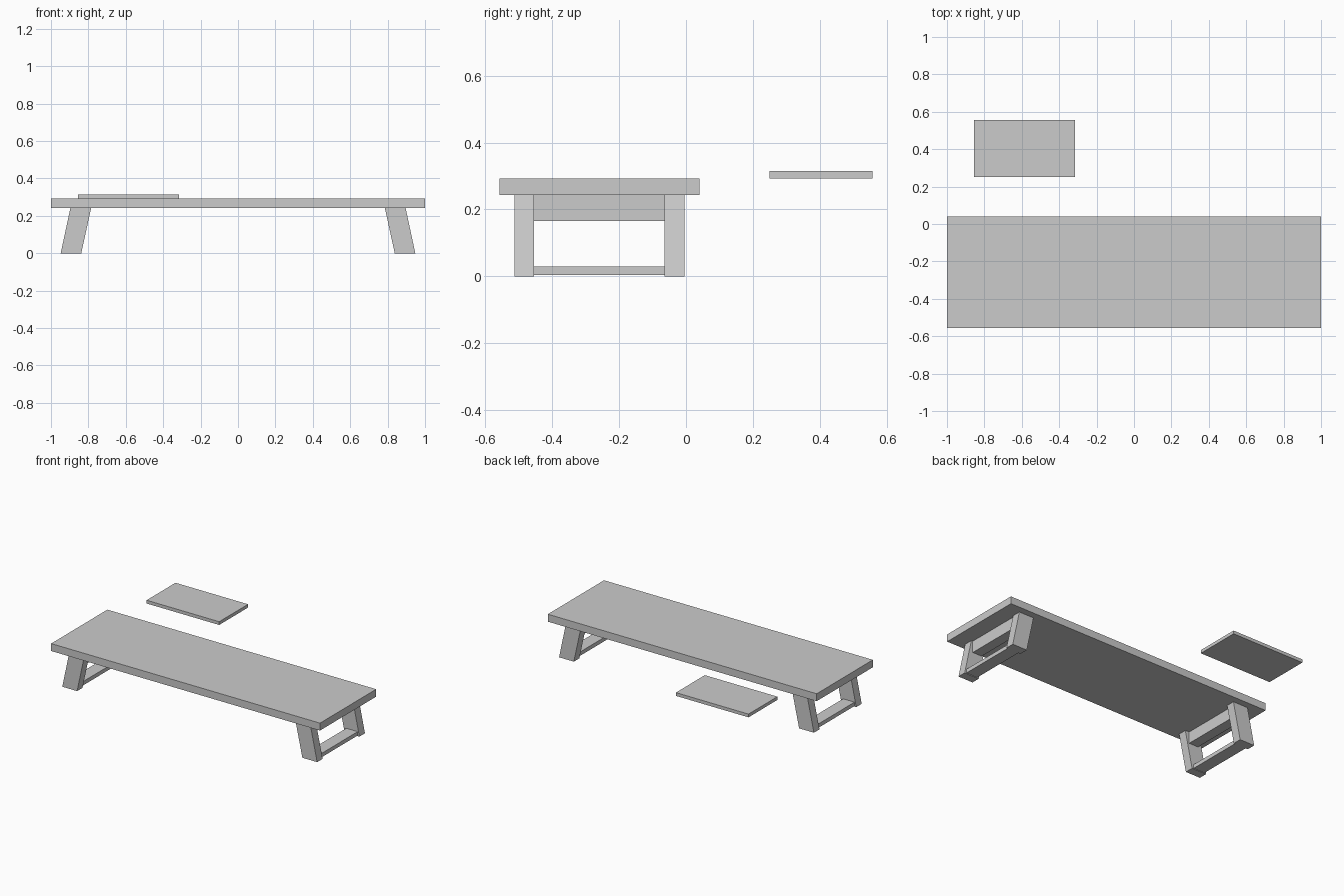
import bpy, bmesh

if "Cube" in bpy.data.objects:
    bpy.data.objects.remove(bpy.data.objects["Cube"])


def prism(name, profile, y0, y1):
    """Extrude an x-z profile from y0 to y1."""
    bm = bmesh.new()
    face = bm.faces.new([bm.verts.new((x, y0, z)) for x, z in profile])
    ext = bmesh.ops.extrude_face_region(bm, geom=[face])
    moved = [v for v in ext["geom"] if isinstance(v, bmesh.types.BMVert)]
    bmesh.ops.translate(bm, verts=moved, vec=(0, y1 - y0, 0))
    bmesh.ops.recalc_face_normals(bm, faces=bm.faces)
    mesh = bpy.data.meshes.new(name)
    bm.to_mesh(mesh)
    bm.free()
    obj = bpy.data.objects.new(name, mesh)
    bpy.context.collection.objects.link(obj)
    return obj


def box(name, x, y, z):
    return prism(name, [(x[0], z[0]), (x[1], z[0]), (x[1], z[1]), (x[0], z[1])], *y)


# Long table top and the separate thin board behind it
box("table_top", (-1, 1), (-0.557, 0.04), (0.243, 0.293))
box("loose_board", (-0.855, -0.315), (0.25, 0.557), (0.293, 0.315))

# Splayed leg frames: two slanted legs joined by two rails, at each end
for side, s in (("left", -1), ("right", 1)):
    leg = [(s * x, z) for x, z in ((0.948, 0), (0.838, 0), (0.785, 0.243), (0.896, 0.243))]
    prism(side + "_front_leg", leg, -0.513, -0.455)
    prism(side + "_back_leg", leg, -0.064, -0.005)
    box(side + "_lower_rail", sorted((s * 0.85, s * 0.935)), (-0.455, -0.064), (0.004, 0.03))
    box(side + "_upper_rail", sorted((s * 0.815, s * 0.885)), (-0.455, -0.064), (0.165, 0.243))
